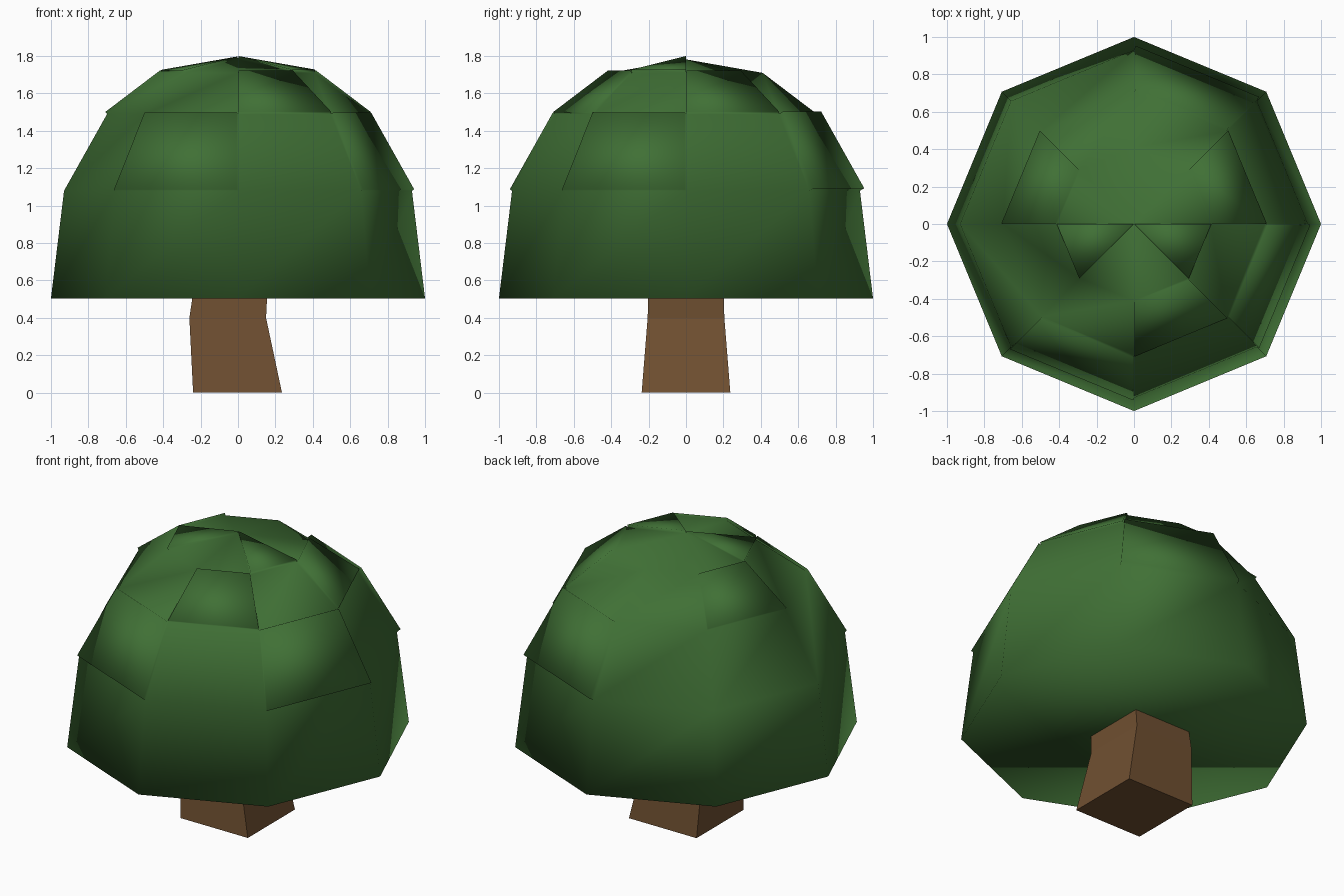
import bpy, bmesh
from math import radians, cos, sin

cube = bpy.data.objects.get("Cube")
if cube:
    bpy.data.objects.remove(cube, do_unlink=True)


def material(name, rgb):
    m = bpy.data.materials.new(name)
    m.use_nodes = True
    m.diffuse_color = (*rgb, 1)
    m.node_tree.nodes["Principled BSDF"].inputs["Base Color"].default_value = (*rgb, 1)
    return m


def add_object(name, bm, mat, smooth):
    bmesh.ops.recalc_face_normals(bm, faces=bm.faces)
    for f in bm.faces:
        f.smooth = smooth
    me = bpy.data.meshes.new(name)
    bm.to_mesh(me)
    bm.free()
    me.materials.append(mat)
    ob = bpy.data.objects.new(name, me)
    bpy.context.collection.objects.link(ob)
    return ob


leaf = material("leaf green", (0.051, 0.162, 0.036))
bark = material("bark brown", (0.162, 0.08, 0.031))

# Canopy: eight-sided dome with a flat underside
SIDES = 8
RINGS = [(1.0, 0.505), (0.93, 1.08), (0.70, 1.49), (0.41, 1.71)]
bm = bmesh.new()
rings = []
for r, z in RINGS:
    angles = [radians(i * 360 / SIDES) for i in range(SIDES)]
    rings.append([bm.verts.new((r * cos(a), r * sin(a), z)) for a in angles])
apex = bm.verts.new((0, 0, 1.782))
bm.faces.new(rings[0])
panels = {}
for i in range(SIDES):
    j = (i + 1) % SIDES
    for k in range(len(RINGS) - 1):
        lo, hi = rings[k], rings[k + 1]
        panels[k, i] = bm.faces.new((lo[i], lo[j], hi[j], hi[i]))
    panels["cap", i] = bm.faces.new((rings[-1][i], rings[-1][j], apex))
bmesh.ops.recalc_face_normals(bm, faces=bm.faces)

# Leaf panels lifted slightly off the dome: (ring, side) and height
LIFTED = {
    (1, 5): 0.015, (1, 7): 0.015, (1, 1): 0.028,
    (2, 6): 0.015, (2, 0): 0.015, (2, 3): 0.015,
    ("cap", 4): 0.016, ("cap", 7): 0.018,
}
for key, height in LIFTED.items():
    normal = panels[key].normal.copy()
    top = bmesh.ops.extrude_discrete_faces(bm, faces=[panels[key]])["faces"][0]
    bmesh.ops.translate(bm, verts=top.verts, vec=normal * height)
add_object("canopy", bm, leaf, True)

# Trunk: square post with a slight bend, ending inside the canopy
SECTIONS = [(-0.24, 0.235, 0.237, 0), (-0.26, 0.15, 0.205, 0.4), (-0.23, 0.16, 0.2, 0.6)]
bm = bmesh.new()
loops = []
for x0, x1, y, z in SECTIONS:
    loops.append([bm.verts.new(p) for p in ((x0, -y, z), (x1, -y, z), (x1, y, z), (x0, y, z))])
for lo, hi in zip(loops, loops[1:]):
    for i in range(4):
        j = (i + 1) % 4
        bm.faces.new((lo[i], lo[j], hi[j], hi[i]))
bm.faces.new(loops[0])
bm.faces.new(loops[-1])
add_object("trunk", bm, bark, False)
